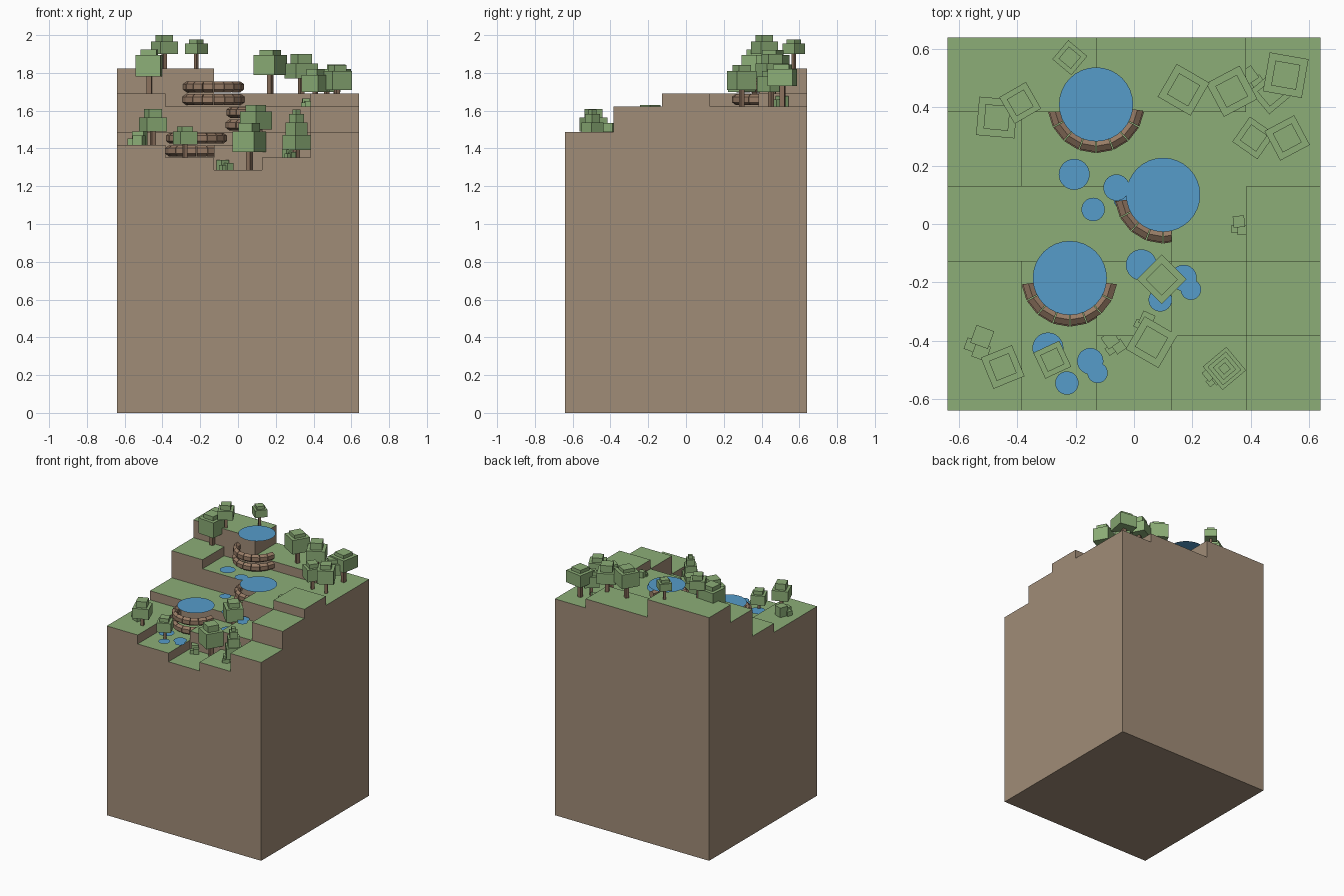
import bpy, bmesh, math
from mathutils import Matrix, Vector

if "Cube" in bpy.data.objects:
    bpy.data.objects.remove(bpy.data.objects["Cube"])


def material(name, rgb):
    m = bpy.data.materials.new(name)
    lin = [((c / 255 + 0.055) / 1.055) ** 2.4 for c in rgb]
    m.diffuse_color = (*lin, 1)
    m.use_nodes = True
    m.node_tree.nodes["Principled BSDF"].inputs["Base Color"].default_value = m.diffuse_color
    return m


GREEN = material("leaf and grass green", (140, 174, 119))
EARTH = material("earth brown", (160, 140, 119))
STONE = material("stone brown", (152, 124, 102))
TRUNK = material("trunk brown", (138, 112, 92))
WATER = material("water blue", (86, 156, 202))


def finish(bm, name, mats):
    me = bpy.data.meshes.new(name)
    bm.to_mesh(me)
    bm.free()
    for m in mats:
        me.materials.append(m)
    ob = bpy.data.objects.new(name, me)
    bpy.context.collection.objects.link(ob)
    return ob


def box(bm, c, size, rot=0, mat=0):
    M = (Matrix.Translation(c) @ Matrix.Rotation(math.radians(rot), 4, 'Z')
         @ Matrix.Diagonal((*size, 1)))
    r = bmesh.ops.create_cube(bm, size=1, matrix=M)
    for f in {f for v in r['verts'] for f in v.link_faces}:
        f.material_index = mat


# Stepped terrain: 5 x 5 cells, rows listed from front to back
A, B, C, D, E, F, G = 1.287, 1.352, 1.419, 1.487, 1.622, 1.69, 1.823
H = [[C, B, A, B, D],
     [C, B, C, D, E],
     [D, D, D, E, F],
     [F, E, E, E, E],
     [G, G, F, F, E]]
S = 0.256


def height(i, j):
    return H[j][i] if 0 <= i < 5 and 0 <= j < 5 else 0


def ground(x, y):
    return height(min(4, int((x + 0.64) / S)), min(4, int((y + 0.64) / S)))


bm = bmesh.new()


def face(pts, mat):
    f = bm.faces.new([bm.verts.new(p) for p in pts])
    f.material_index = mat


for j in range(5):
    for i in range(5):
        x, y, h = -0.64 + i * S, -0.64 + j * S, H[j][i]
        cs = [(x, y), (x + S, y), (x + S, y + S), (x, y + S)]
        face([(*c, h) for c in cs], 0)
        for k, (di, dj) in enumerate([(0, -1), (1, 0), (0, 1), (-1, 0)]):
            n = height(i + di, j + dj)
            if n < h:
                a, b = cs[k], cs[(k + 1) % 4]
                face([(*a, n), (*b, n), (*b, h), (*a, h)], 1)
face([(-.64, -.64, 0), (-.64, .64, 0), (.64, .64, 0), (.64, -.64, 0)], 1)
bmesh.ops.remove_doubles(bm, verts=bm.verts, dist=1e-5)
finish(bm, "terrain", [GREEN, EARTH])


# Flat water discs
def disc(name, x, y, z, r):
    b = bmesh.new()
    bmesh.ops.create_circle(b, cap_ends=True, segments=32, radius=r,
                            matrix=Matrix.Translation((x, y, z)))
    finish(b, name, [WATER])


# Curved retaining wall: two courses of six-sided stones below each pool
def wall(name, cx, cy, top):
    b = bmesh.new()
    n, a0, a1 = 8, 187, 353
    step = (a1 - a0) / n
    for row in range(2):
        z = top - 0.029 - row * 0.067
        rad = 0.143 + row * 0.004
        for k in range(n):
            ends = []
            for t in (k + 0.03, k + 0.97):
                a = math.radians(a0 + step * t)
                d = Vector((math.cos(a), math.sin(a), 0))
                ring = []
                for s in range(6):
                    q = math.radians(60 * s + 30)
                    p = Vector((cx, cy, z)) + d * (rad + 0.023 * math.cos(q))
                    ring.append(b.verts.new(p + Vector((0, 0, 0.029 * math.sin(q)))))
                ends.append(ring)
            for s in range(6):
                u = (s + 1) % 6
                b.faces.new([ends[0][s], ends[0][u], ends[1][u], ends[1][s]])
            b.faces.new(ends[0])
            b.faces.new(ends[1])
    bmesh.ops.recalc_face_normals(b, faces=b.faces)
    finish(b, name, [STONE])


pools = [("upper", -0.13, 0.41, G, 1.755, (1.647, 1.647, 1.512, 1.512)),
         ("middle", 0.10, 0.10, E, 1.62, (1.512, 1.512, 1.445, 1.512)),
         ("lower", -0.22, -0.185, D, 1.483, (1.377, 1.377, 1.377, 1.378))]
ponds = [(-.075, -.24, .053), (.07, -.285, .045), (-.01, -.36, .04), (.095, -.325, .035)]
for name, x, y, z, top, levels in pools:
    disc(name + "_pool", x, y, z + 0.025, 0.127)
    wall(name + "_pool_wall", x, y, top)
    for k, (dx, dy, r) in enumerate(ponds):
        disc(f"{name}_splash_pond_{k + 1}", x + dx, y + dy, levels[k], r)

# Trees: x, y, crown size, turn, crown bottom, crown shoulder, top
trees = [(-.47, .365, .132, -5, 1.78, 1.895, 1.925),
         (-.39, .415, .105, 30, 1.90, 1.965, 2.0),
         (-.22, .57, .085, 50, 1.90, 1.955, 1.977),
         (.17, .46, .13, -30, 1.79, 1.895, 1.92),
         (.335, .455, .13, 28, 1.77, 1.85, 1.90),
         (.52, .51, .135, -10, 1.73, 1.82, 1.845),
         (.47, .45, .105, 40, 1.70, 1.78, 1.81),
         (.41, .295, .105, -35, 1.70, 1.79, 1.82),
         (.525, .295, .115, 28, 1.71, 1.81, 1.843),
         (.095, -.19, .12, 45, 1.50, 1.595, 1.63),
         (.06, -.405, .13, -30, 1.38, 1.49, 1.535),
         (-.28, -.465, .098, 25, 1.42, 1.49, 1.517),
         (-.45, -.49, .115, 22, 1.49, 1.565, 1.61)]
for k, (x, y, w, rot, z0, z1, z2) in enumerate(trees):
    b = bmesh.new()
    g = ground(x, y)
    box(b, (x, y, (g + z0) / 2), (w * .2, w * .2, z0 - g), rot, 1)
    box(b, (x, y, (z0 + z1) / 2), (w, w, z1 - z0), rot)
    box(b, (x, y, (z1 + z2) / 2), (w * .64, w * .64, z2 - z1), rot)
    finish(b, f"tree_{k + 1}", [GREEN, TRUNK])

# Tiered conifer
b = bmesh.new()
cx, cy, g = .31, -.495, B
box(b, (cx, cy, g + .025), (.025, .025, .05), 40, 1)
for w, z0, z1 in [(.105, .04, .12), (.082, .12, .185), (.056, .185, .23), (.03, .23, .255)]:
    box(b, (cx, cy, g + (z0 + z1) / 2), (w, w, z1 - z0), 40)
finish(b, "conifer", [GREEN, TRUNK])

# Bushes: x, y, scale, turn
bushes = [(.36, .0, .7, 5), (-.525, -.4, 1.15, -20), (.04, -.335, .8, -25),
          (-.075, -.405, .85, 35), (.265, -.52, .7, 40), (.4, .5, .9, 35)]
for k, (x, y, s, rot) in enumerate(bushes):
    b = bmesh.new()
    g = ground(x, y)
    for dx, dy, w, h in [(0, .012, .056, .062), (.012, -.03, .046, .042), (-.022, -.022, .036, .03)]:
        p = Matrix.Rotation(math.radians(rot), 3, 'Z') @ Vector((dx * s, dy * s, 0))
        box(b, (x + p.x, y + p.y, g + h * s / 2), (w * s, w * s, h * s), rot)
    finish(b, f"bush_{k + 1}", [GREEN])
